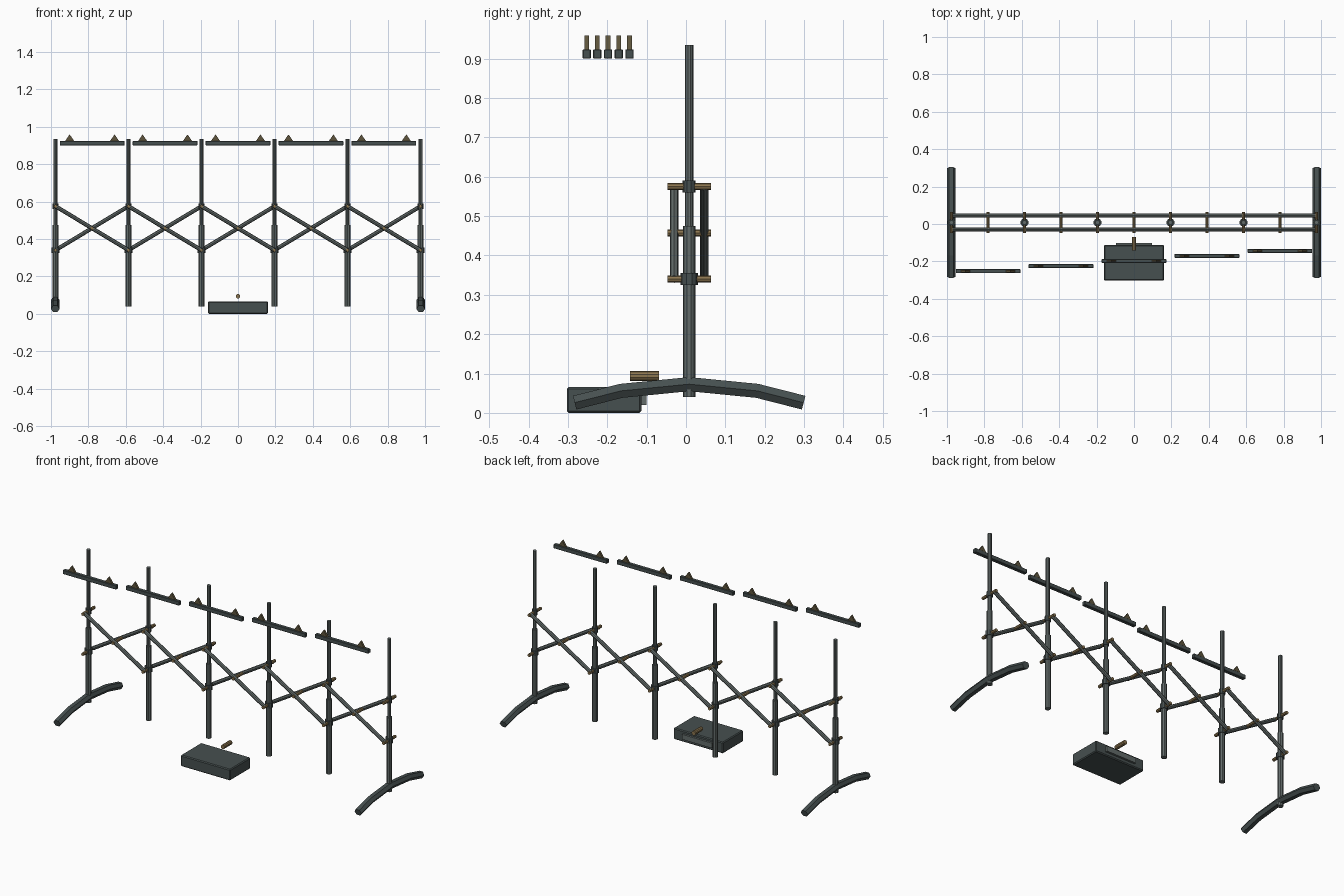
import bpy, bmesh, math
from mathutils import Vector

if "Cube" in bpy.data.objects:
    bpy.data.objects.remove(bpy.data.objects["Cube"])


def material(name, rgb):
    m = bpy.data.materials.new(name)
    m.diffuse_color = (*rgb, 1)
    m.use_nodes = True
    m.node_tree.nodes["Principled BSDF"].inputs["Base Color"].default_value = m.diffuse_color
    return m


STEEL = material("grey steel", (0.125, 0.15, 0.145))
DARK = material("dark steel", (0.062, 0.08, 0.08))
BRONZE = material("bronze", (0.26, 0.18, 0.08))
PRONG = material("dark bronze", (0.11, 0.088, 0.045))


def finish(bm, name, mat):
    bmesh.ops.recalc_face_normals(bm, faces=bm.faces)
    me = bpy.data.meshes.new(name)
    bm.to_mesh(me)
    bm.free()
    me.materials.append(mat)
    ob = bpy.data.objects.new(name, me)
    bpy.context.collection.objects.link(ob)
    return ob


def rod(name, a, b, r, mat, sides=10):
    """Straight round bar from a to b."""
    a, b = Vector(a), Vector(b)
    bm = bmesh.new()
    bmesh.ops.create_cone(bm, cap_ends=True, segments=sides, radius1=r, radius2=r, depth=(b - a).length)
    ob = finish(bm, name, mat)
    ob.rotation_mode = 'QUATERNION'
    ob.rotation_quaternion = (b - a).to_track_quat('Z', 'Y')
    ob.location = (a + b) / 2
    return ob


def box(name, lo, hi, mat, bevel=0.0):
    bm = bmesh.new()
    bmesh.ops.create_cube(bm, size=1)
    for v in bm.verts:
        v.co = [lo[i] + (v.co[i] + 0.5) * (hi[i] - lo[i]) for i in range(3)]
    ob = finish(bm, name, mat)
    if bevel:
        mod = ob.modifiers.new("soft edges", 'BEVEL')
        mod.width, mod.segments = bevel, 1
    return ob


def foot(x):
    """Arched six-sided foot bar, swept along y."""
    path = [(-0.283, 0.026), (-0.165, 0.056), (0.008, 0.073), (0.181, 0.056), (0.299, 0.026)]
    bm = bmesh.new()
    rings = []
    for i, (y, z) in enumerate(path):
        p, q = path[max(i - 1, 0)], path[min(i + 1, len(path) - 1)]
        t = Vector((0, q[0] - p[0], q[1] - p[1])).normalized()
        up = Vector((0, -t.z, t.y))
        r = 0.023
        rings.append([bm.verts.new(Vector((x + r * math.cos(k * math.pi / 3), y, z))
                                   + up * 0.9 * r * math.sin(k * math.pi / 3)) for k in range(6)])
    for a, b in zip(rings, rings[1:]):
        for k in range(6):
            bm.faces.new((a[k], a[(k + 1) % 6], b[(k + 1) % 6], b[k]))
    bm.faces.new(rings[0])
    bm.faces.new(rings[-1])
    finish(bm, "arched_foot", DARK)


def prong(x, y):
    """Small triangular prism standing on a bar."""
    bm = bmesh.new()
    pts = [(-0.026, 0.921), (0.026, 0.921), (0, 0.959)]
    rings = [[bm.verts.new((x + px, y + s * 0.006, z)) for px, z in pts] for s in (-1, 1)]
    bm.faces.new(rings[0])
    bm.faces.new(rings[1])
    for k in range(3):
        n = (k + 1) % 3
        bm.faces.new((rings[0][k], rings[0][n], rings[1][n], rings[1][k]))
    finish(bm, "prong", PRONG)


Y0, STEP = 0.008, 0.39
TOP, MID, LOW = 0.575, 0.457, 0.34
FRONT, BACK = -0.030, 0.046


def pin(x, z):
    rod("cross_pin", (x, -0.047, z), (x, 0.063, z), 0.009, BRONZE, 8)


# Telescopic posts with collars and pins
for i in range(6):
    x = -0.976 + i * 0.3904
    rod("lower_post", (x, Y0, 0.04), (x, Y0, 0.475), 0.016, STEEL)
    rod("upper_post", (x, Y0, 0.47), (x, Y0, 0.935), 0.011, STEEL)
    rod("upper_collar", (x, Y0, 0.56), (x, Y0, 0.59), 0.0165, DARK)
    rod("lower_collar", (x, Y0, 0.325), (x, Y0, 0.355), 0.022, DARK)
    pin(x, TOP)
    pin(x, LOW)

# Scissor braces: front rods fall to the right, back rods rise
for i in range(5):
    a, b = -0.976 + i * 0.3904, -0.976 + (i + 1) * 0.3904
    rod("front_brace", (a, FRONT, TOP), (b, FRONT, LOW), 0.011, STEEL, 8)
    rod("back_brace", (a, BACK, LOW), (b, BACK, TOP), 0.011, STEEL, 8)
    pin((a + b) / 2, MID)

# Arched feet under the end posts
for s in (-1, 1):
    foot(s * 0.977)

# Loose top bars, each staggered in depth, with two prongs
for i in range(5):
    x, y = (i - 2) * STEP, -0.198 + (i - 2) * 0.0272
    box("top_bar", (x - 0.173, y - 0.0105, 0.90), (x + 0.173, y + 0.0105, 0.924), DARK, 0.002)
    for s in (-1, 1):
        prong(x + s * 0.12, y)

# Case with a back plate and a handle bar
box("case", (-0.161, -0.303, 0.0), (0.161, -0.113, 0.066), DARK, 0.005)
box("case_back_plate", (-0.097, -0.114, 0.02), (0.097, -0.101, 0.05), STEEL)
rod("case_handle", (0, -0.142, 0.094), (0, -0.069, 0.094), 0.0125, BRONZE, 10)
